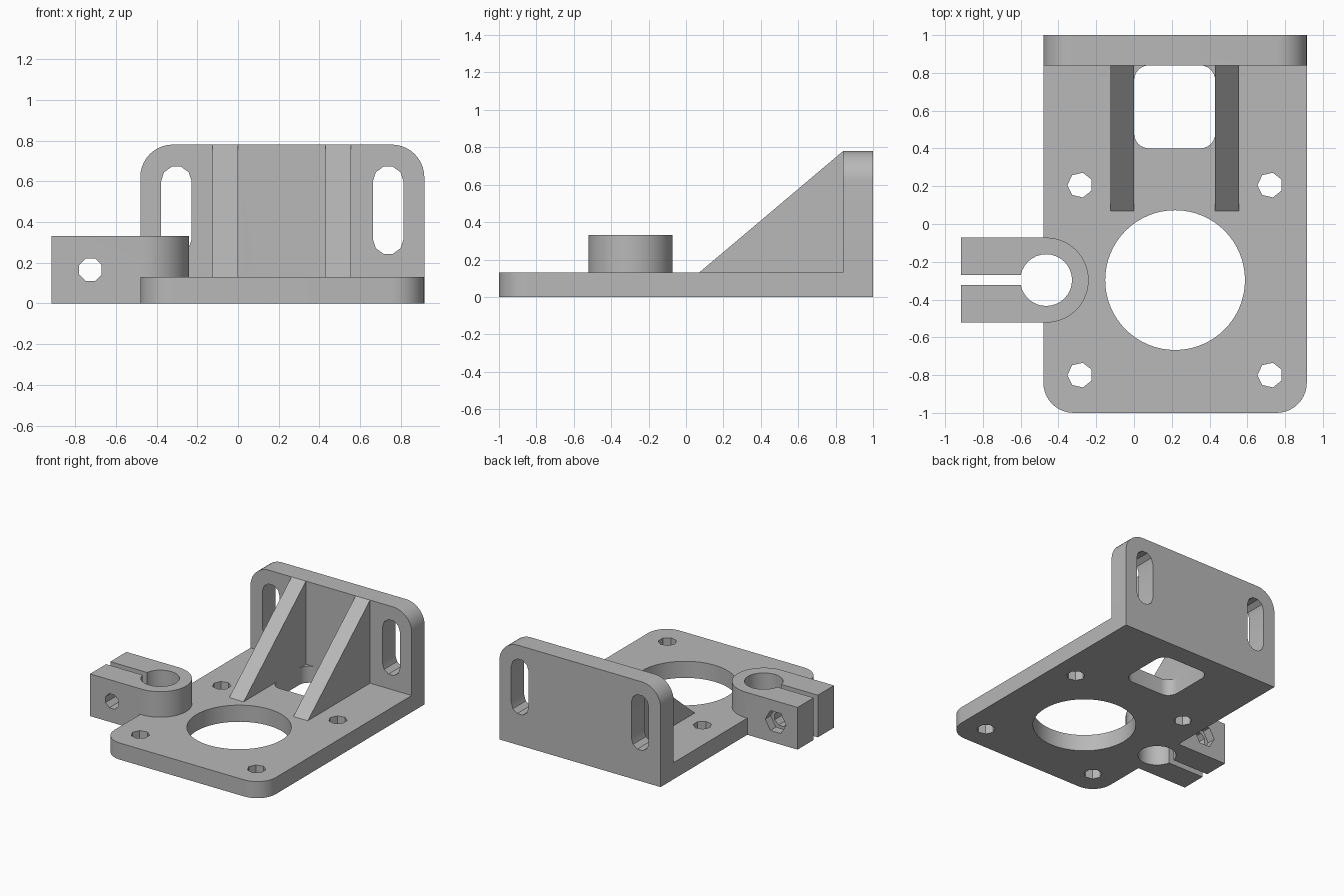
import bpy, bmesh
from math import pi, sin, cos
from mathutils import Vector

if "Cube" in bpy.data.objects:
    bpy.data.objects.remove(bpy.data.objects["Cube"], do_unlink=True)

grey = bpy.data.materials.new("plain grey")
grey.use_nodes = True
colour = (0.48, 0.48, 0.48, 1)
grey.diffuse_color = colour
grey.node_tree.nodes["Principled BSDF"].inputs["Base Color"].default_value = colour


def arc(cx, cy, r, start, end, steps):
    return [(cx + r * cos(start + (end - start) * i / steps),
             cy + r * sin(start + (end - start) * i / steps)) for i in range(steps + 1)]


def circle(cx, cy, r, sides, turn=0):
    return arc(cx, cy, r, turn, turn + 2 * pi, sides)[:-1]


def rounded(x0, x1, y0, y1, radii, steps=10):
    """Rectangle with a radius per corner: bottom left, bottom right, top right, top left."""
    corners = [(x0, y0, 1, 1), (x1, y0, -1, 1), (x1, y1, -1, -1), (x0, y1, 1, -1)]
    pts = []
    for i, ((x, y, sx, sy), r) in enumerate(zip(corners, radii)):
        if r:
            a = pi + i * pi / 2
            pts += arc(x + sx * r, y + sy * r, r, a, a + pi / 2, steps)
        else:
            pts.append((x, y))
    return pts


def prism(name, pts, axis, lo, hi):
    """Extrude a flat outline along one axis."""
    place = {"x": lambda a, b, h: (h, a, b),
             "y": lambda a, b, h: (a, h, b),
             "z": lambda a, b, h: (a, b, h)}[axis]
    bm = bmesh.new()
    face = bm.faces.new([bm.verts.new(place(a, b, lo)) for a, b in pts])
    new = bmesh.ops.extrude_face_region(bm, geom=[face])["geom"]
    bmesh.ops.translate(bm, vec=Vector(place(0, 0, hi - lo)),
                        verts=[g for g in new if isinstance(g, bmesh.types.BMVert)])
    bmesh.ops.recalc_face_normals(bm, faces=bm.faces)
    mesh = bpy.data.meshes.new(name)
    bm.to_mesh(mesh)
    bm.free()
    mesh.materials.append(grey)
    obj = bpy.data.objects.new(name, mesh)
    bpy.context.collection.objects.link(obj)
    return obj


def combine(target, tool, operation):
    mod = target.modifiers.new(operation, "BOOLEAN")
    mod.operation = operation
    mod.solver = "EXACT"
    mod.object = tool
    bpy.context.view_layer.objects.active = target
    bpy.ops.object.modifier_apply(modifier=mod.name)
    bpy.data.objects.remove(tool, do_unlink=True)


LEFT, RIGHT, THICK, TOP = -0.48, 0.915, 0.13, 0.78
MID = (LEFT + RIGHT) / 2
WALL = 0.84
HOLE_Y = -0.297
CLAMP_X = -0.465

# base plate with rounded front corners
bracket = prism("mounting_bracket",
                rounded(LEFT, RIGHT, -1, 1, (0.16, 0.16, 0, 0)), "z", 0, THICK)

# upright wall with rounded top corners
wall = prism("back_wall", rounded(LEFT, RIGHT, 0, TOP, (0, 0, 0.16, 0.16)), "y", WALL, 1)
combine(bracket, wall, "UNION")

# two sloping ribs between plate and wall
rib_side = [(0.07, THICK), (WALL, TOP), (0.9, 0.7), (0.9, 0.05), (0.07, 0.05)]
for x0, x1 in ((-0.125, 0.0), (0.43, 0.555)):
    combine(bracket, prism("rib", rib_side, "x", x0, x1), "UNION")

# rod clamp at the side
clamp_outline = [(-0.915, HOLE_Y - 0.225)] + \
    arc(CLAMP_X, HOLE_Y, 0.225, -pi / 2, pi / 2, 32) + [(-0.915, HOLE_Y + 0.225)]
combine(bracket, prism("rod_clamp", clamp_outline, "z", 0, 0.33), "UNION")

# openings through the plate: large bore, window, four screw holes
cuts = [(circle(MID, HOLE_Y, 0.37, 64), "z", -0.1, 0.3),
        (rounded(0, 0.43, 0.4, WALL, (0.08,) * 4, 6), "z", -0.1, 0.2)]
for sx in (-1, 1):
    for sy in (-1, 1):
        cuts.append((circle(MID + sx * 0.503, HOLE_Y + sy * 0.503, 0.067, 7, pi),
                     "z", -0.1, 0.3))
    # tall slots in the wall
    x = MID + sx * 0.52
    slot = arc(x, 0.6, 0.075, 0, pi, 5) + arc(x, 0.315, 0.075, pi, 2 * pi, 5)
    cuts.append((slot, "y", 0.7, 1.1))

# clamp bore, slit, cross bolt hole and nut pocket
cuts += [(circle(CLAMP_X, HOLE_Y, 0.137, 32), "z", -0.1, 0.5),
         (rounded(-1, CLAMP_X, HOLE_Y - 0.026, HOLE_Y + 0.026, (0,) * 4), "z", -0.1, 0.5),
         (circle(-0.725, 0.165, 0.06, 8, pi / 8), "y", -0.7, 0.1),
         (circle(-0.725, 0.165, 0.09, 6), "y", -0.14, 0.1)]
for cut in cuts:
    combine(bracket, prism("cutter", *cut), "DIFFERENCE")

# smooth the curved walls, keep edges sharp
bpy.ops.object.select_all(action="DESELECT")
bracket.select_set(True)
bpy.context.view_layer.objects.active = bracket
bpy.ops.object.shade_smooth_by_angle(angle=0.45)
